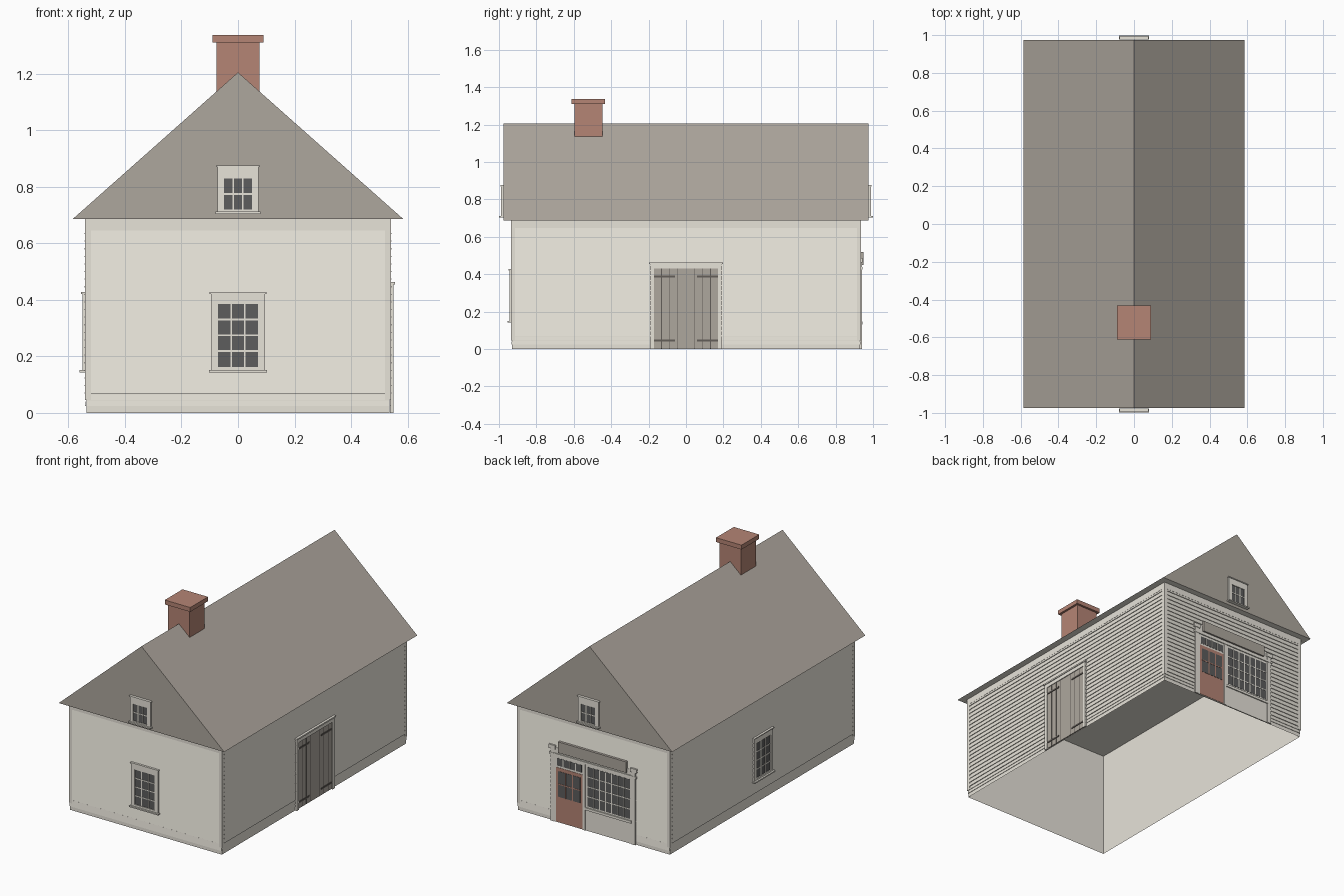
import bpy
import bmesh
from math import radians
from mathutils import Matrix, Vector

if "Cube" in bpy.data.objects:
    bpy.data.objects.remove(bpy.data.objects["Cube"])


def material(name, rgb):
    lin = [((c / 255 + 0.055) / 1.055) ** 2.4 for c in rgb]
    m = bpy.data.materials.new(name)
    m.use_nodes = True
    m.diffuse_color = (*lin, 1)
    m.node_tree.nodes["Principled BSDF"].inputs["Base Color"].default_value = (*lin, 1)
    return m


CREAM = material("cream paint", (231, 227, 217))
ROOF = material("weathered brown gray", (174, 167, 158))
BRICK = material("brick red", (181, 133, 117))
GLASS = material("window glass", (93, 93, 93))
IRON = material("dark iron", (98, 93, 88))

HX, HY, EAVE, RIDGE = 0.537, 0.93, 0.686, 1.205
RX, RY = 0.585, 0.975
FRONT, RIGHT, BACK, LEFT = 0, 90, 180, 270


def finish(name, bm, *mats):
    bmesh.ops.recalc_face_normals(bm, faces=bm.faces)
    me = bpy.data.meshes.new(name)
    bm.to_mesh(me)
    bm.free()
    for m in mats:
        me.materials.append(m)
    ob = bpy.data.objects.new(name, me)
    bpy.context.collection.objects.link(ob)
    return ob


def boxes(name, mat, side, items, lap=False):
    """Boxes (u0, u1, z0, z1, d0, d1): u runs right along a wall, d is distance out.
    With lap, each box thins toward its top like a lapped board."""
    bm = bmesh.new()
    rot = Matrix.Rotation(radians(side), 4, 'Z')
    for u0, u1, z0, z1, d0, d1 in items:
        d0 += 0.001  # keep fittings clear of the wall plane
        size = Matrix.Diagonal((u1 - u0, d1 - d0, z1 - z0, 1))
        mid = Matrix.Translation(((u0 + u1) / 2, -(d0 + d1) / 2, (z0 + z1) / 2))
        verts = bmesh.ops.create_cube(bm, size=1)["verts"]
        for v in verts:
            if lap and v.co.z > 0 and v.co.y < 0:
                v.co.y = 0.4
        bmesh.ops.transform(bm, matrix=rot @ mid @ size, verts=verts)
    return finish(name, bm, mat)


def muntins(u0, u1, z0, z1, cols, rows, d0, d1, w=0.006):
    """Thin bars that divide a pane into a grid."""
    bars = []
    for i in range(1, cols):
        u = u0 + (u1 - u0) * i / cols
        bars.append((u - w / 2, u + w / 2, z0, z1, d0, d1))
    for j in range(1, rows):
        z = z0 + (z1 - z0) * j / rows
        bars.append((u0, u1, z - w / 2, z + w / 2, d0, d1))
    return bars


def sash_window(name, side, wall, hw, z0, z1, gw, g0, g1, rows):
    boxes(name + "_glass", GLASS, side, [(-gw, gw, g0, g1, wall, wall + 0.008)])
    d = wall + 0.013
    frame = [(-hw, -gw, z0, z1, wall, d), (gw, hw, z0, z1, wall, d),
             (-gw, gw, z0, g0, wall, d), (-gw, gw, g1, z1, wall, d),
             (-hw - 0.007, hw + 0.007, z0, z0 + 0.008, wall, wall + 0.024),
             (-hw - 0.005, hw + 0.005, z1 - 0.006, z1, wall, wall + 0.018)]
    frame += muntins(-gw, gw, g0, g1, 3, rows, wall, wall + 0.010)
    boxes(name + "_frame", CREAM, side, frame)


# Wall shell, open below
bm = bmesh.new()
bmesh.ops.create_cube(bm, size=1, matrix=Matrix.Translation((0, 0, EAVE / 2))
                      @ Matrix.Diagonal((2 * HX, 2 * HY, EAVE, 1)))
bmesh.ops.delete(bm, geom=[f for f in bm.faces if abs(f.normal.z) > 0.5], context='FACES')
finish("walls", bm, CREAM)

# Lapped siding, corner boards and frieze on each wall
for label, side, half, wall in (("front", FRONT, HX, HY), ("right", RIGHT, HY, HX),
                                ("back", BACK, HX, HY), ("left", LEFT, HY, HX)):
    inner = half - 0.017
    boards = [(-inner, inner, 0.068 + 0.0269 * i, 0.0949 + 0.0269 * i, wall, wall + 0.006)
              for i in range(22)]
    boards += [(-half, half, z, z + 0.02, wall, wall + 0.004) for z in (0.024, 0.045)]
    boxes(label + "_siding", CREAM, side, boards, lap=True)
    edge = half + 0.005
    boxes(label + "_trim", CREAM, side, [
        (-edge, -inner, 0.046, EAVE, wall, wall + 0.005),
        (inner, edge, 0.046, EAVE, wall, wall + 0.005),
        (-inner, inner, 0.646, EAVE, wall, wall + 0.005)])

# Solid gable roof with a painted underside
bm = bmesh.new()
ends = [[bm.verts.new(Vector((x, y, z))) for x, z in ((-RX, EAVE), (RX, EAVE), (0, RIDGE))]
        for y in (-RY, RY)]
for end in ends:
    bm.faces.new(end)
for i in range(3):
    j = (i + 1) % 3
    bm.faces.new((ends[0][i], ends[0][j], ends[1][j], ends[1][i]))
for f in bm.faces:
    f.material_index = int(all(v.co.z < EAVE + 0.01 for v in f.verts))
finish("roof", bm, ROOF, CREAM)

# Chimney with cap
boxes("chimney", BRICK, FRONT, [(-0.076, 0.076, 1.05, 1.312, 0.445, 0.597),
                                (-0.09, 0.09, 1.31, 1.338, 0.431, 0.611)])

# Windows
for label, side in (("front", FRONT), ("back", BACK)):
    sash_window(label + "_gable_window", side, RY, 0.072, 0.704, 0.876, 0.05, 0.72, 0.829, 2)
sash_window("front_window", FRONT, HY, 0.095, 0.143, 0.427, 0.071, 0.163, 0.386, 4)
sash_window("left_window", LEFT, HX, 0.095, 0.143, 0.427, 0.071, 0.163, 0.386, 4)

# Double plank door on the right wall
boxes("barn_door_planks", ROOF, RIGHT, [(-0.172, 0.172, 0.004, 0.432, HX, HX + 0.008)])
boxes("barn_door_frame", CREAM, RIGHT, [(-0.192, -0.17, 0, 0.456, HX, HX + 0.013),
                                        (0.17, 0.192, 0, 0.456, HX, HX + 0.013),
                                        (-0.17, 0.17, 0.43, 0.456, HX, HX + 0.013),
                                        (-0.197, 0.197, 0.454, 0.463, HX, HX + 0.018)])
gaps, straps = [], []
for s in (-1, 1):
    for u in (0.045, 0.088, 0.131):
        gaps.append((s * u - 0.0015, s * u + 0.0015, 0.004, 0.432, HX, HX + 0.0087))
    for z in (0.045, 0.387):
        a, b = sorted((s * 0.06, s * 0.17))
        straps.append((a, b, z - 0.005, z + 0.005, HX, HX + 0.012))
boxes("barn_door_gaps", IRON, RIGHT, gaps)
boxes("barn_door_hinges", IRON, RIGHT, straps)

# Shopfront on the back wall
D = HY + 0.007
boxes("shopfront_panel", CREAM, BACK, [(-0.3, 0.3, 0, 0.475, HY, D)])
trim = [(-0.308, 0.308, 0.425, 0.438, HY, D + 0.006)]
for s in (-1, 1):
    for inner, outer, z0, z1, out in ((0.272, 0.3, 0, 0.47, 0.004), (0.265, 0.31, 0.462, 0.487, 0.007)):
        a, b = sorted((s * inner, s * outer))
        trim.append((a, b, z0, z1, HY, D + out))
trim += [(-0.072, -0.055, 0, 0.425, HY, D + 0.004), (-0.055, 0.272, 0.132, 0.148, HY, D + 0.007)]
boxes("shopfront_trim", CREAM, BACK, trim)
boxes("shop_door", BRICK, BACK, [(-0.262, -0.075, 0.004, 0.35, HY, D + 0.002)])
boxes("shop_door_bars", BRICK, BACK, muntins(-0.247, -0.09, 0.165, 0.328, 3, 2, D, D + 0.005))
boxes("shop_glass", GLASS, BACK, [(-0.247, -0.09, 0.165, 0.328, D, D + 0.0035),
                                  (-0.255, -0.08, 0.362, 0.41, D, D + 0.002),
                                  (-0.04, 0.262, 0.158, 0.41, D, D + 0.002)])
boxes("shop_muntins", CREAM, BACK,
      muntins(-0.255, -0.08, 0.362, 0.41, 4, 1, D, D + 0.0035)
      + muntins(-0.04, 0.262, 0.158, 0.41, 7, 4, D, D + 0.0035))
boxes("sign_board", ROOF, BACK, [(-0.24, 0.24, 0.45, 0.52, HY, HY + 0.018)])
